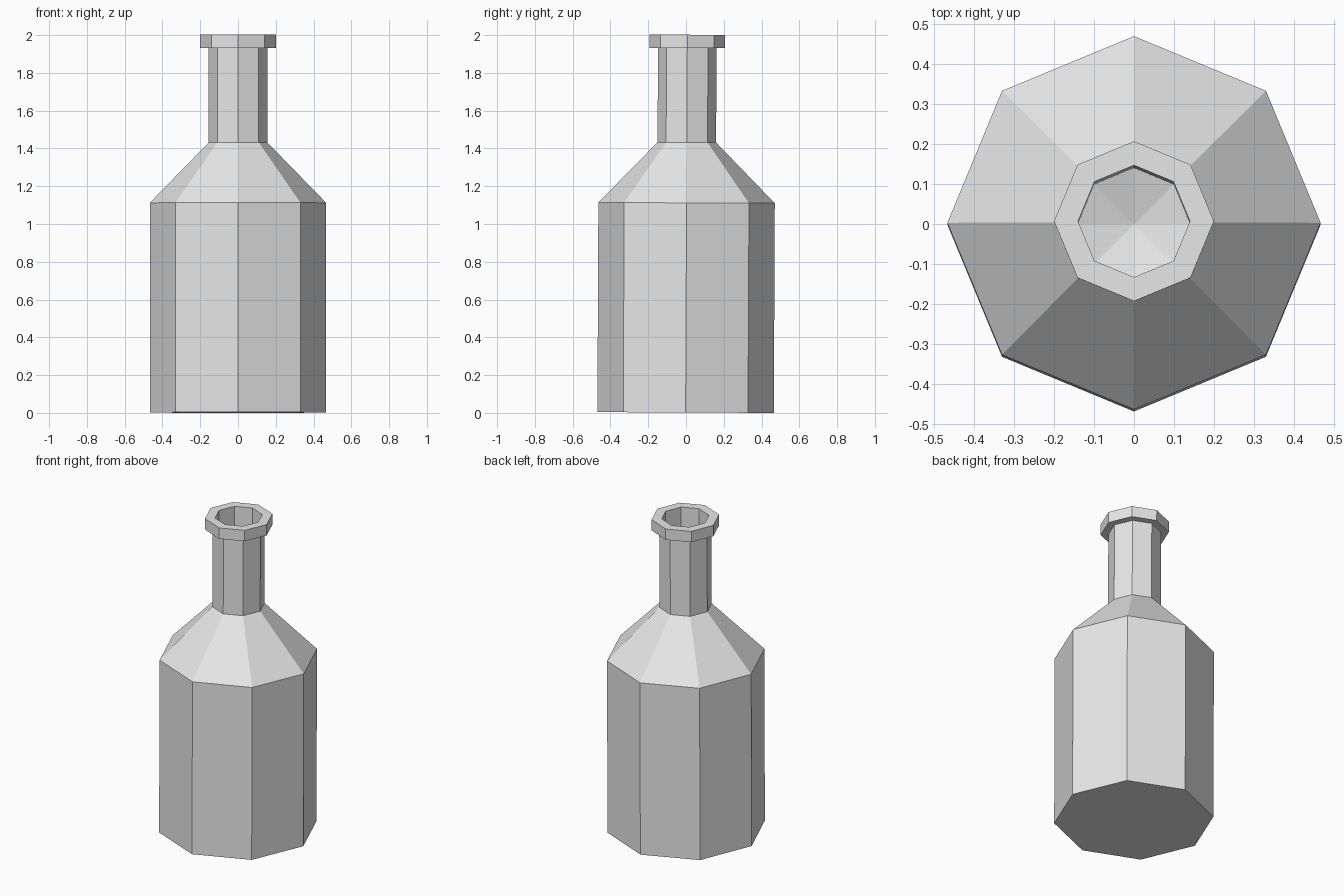
import bpy, bmesh, math
from mathutils import Matrix, Vector

cube = bpy.data.objects.get("Cube")
if cube:
    bpy.data.objects.remove(cube, do_unlink=True)

SIDES = 8

# Plain grey material
grey = bpy.data.materials.new("plain_grey")
grey.use_nodes = True
colour = (0.8, 0.8, 0.8, 1)
grey.diffuse_color = colour
grey.node_tree.nodes["Principled BSDF"].inputs["Base Color"].default_value = colour

# Profile of radius and height: base, body, shoulder, neck, lip, bore, bore floor
profile = [(0, 0), (0.467, 0), (0.467, 1.11), (0.155, 1.43), (0.155, 1.93),
           (0.2, 1.93), (0.2, 2.0), (0.14, 2.0), (0.14, 0.45), (0, 0.412)]

# Turn the profile into an eight-sided bottle
bm = bmesh.new()
verts = [bm.verts.new((r, 0, z)) for r, z in profile]
edges = [bm.edges.new(pair) for pair in zip(verts, verts[1:])]
bmesh.ops.spin(bm, geom=verts + edges, cent=(0, 0, 0), axis=(0, 0, 1),
               angle=2 * math.pi, steps=SIDES, use_duplicate=False)
bmesh.ops.remove_doubles(bm, verts=bm.verts[:], dist=0.0005)

# Merge the flat base into one face
base = [f for f in bm.faces if f.calc_center_median().z < 0.001]
bmesh.ops.dissolve_faces(bm, faces=base, use_verts=True)
bmesh.ops.recalc_face_normals(bm, faces=bm.faces[:])

# Slight backward lean
lean = Matrix.Translation(Vector((0, -0.002, 0.002))) @ Matrix.Rotation(-0.0045, 4, 'X')
bmesh.ops.transform(bm, matrix=lean, verts=bm.verts[:])

mesh = bpy.data.meshes.new("bottle")
bm.to_mesh(mesh)
bm.free()
mesh.materials.append(grey)
bottle = bpy.data.objects.new("bottle", mesh)
bpy.context.collection.objects.link(bottle)
